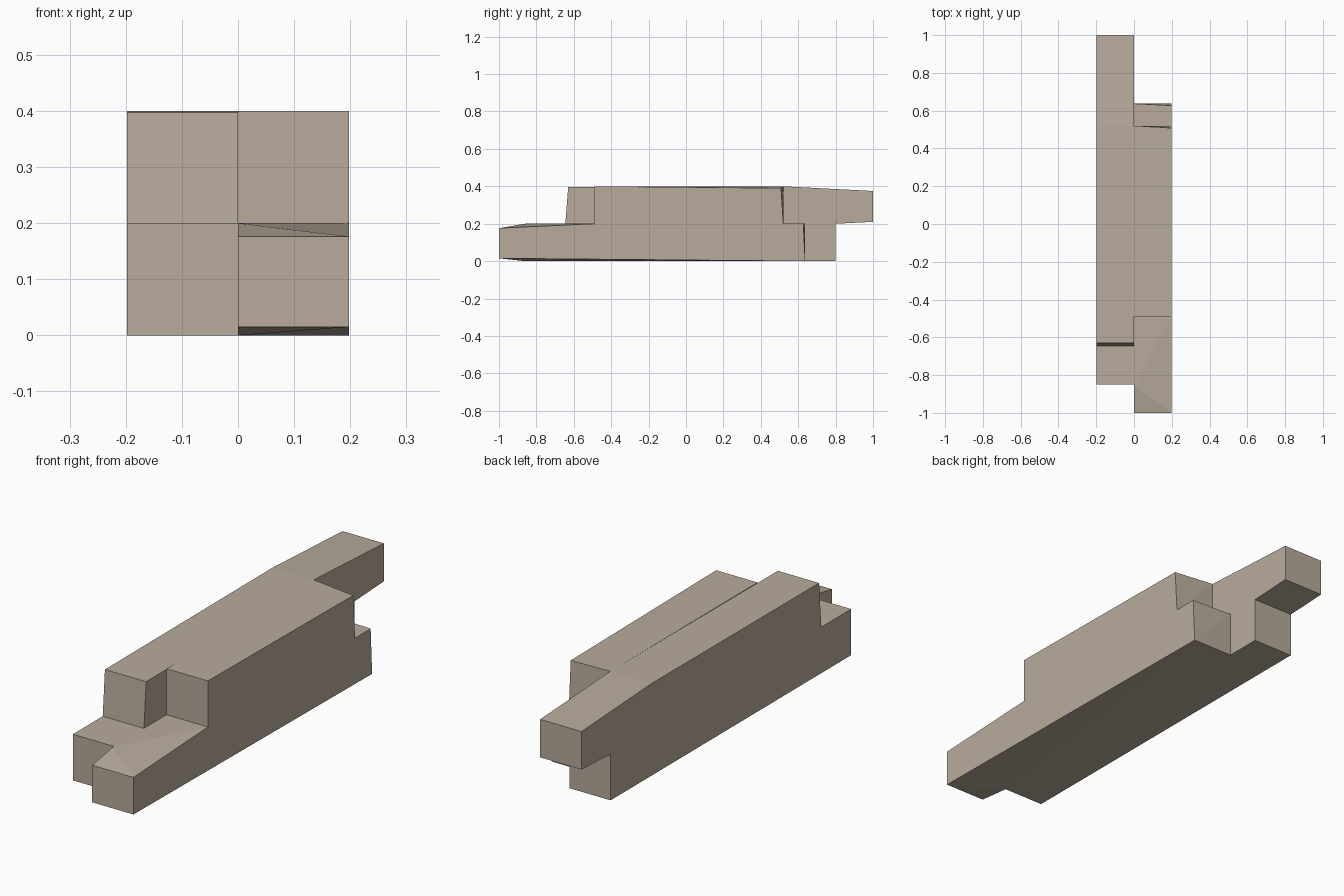
import bpy, bmesh

if "Cube" in bpy.data.objects:
    bpy.data.objects.remove(bpy.data.objects["Cube"])

W = 0.198   # beam width
H = 0.2     # beam height

wood = bpy.data.materials.new("weathered_wood")
wood.diffuse_color = (0.48, 0.41, 0.33, 1)
wood.use_nodes = True
wood.node_tree.nodes["Principled BSDF"].inputs["Base Color"].default_value = wood.diffuse_color


def beam(name, x0, x1, corners):
    """Convex beam; corners are (y, z) for both sides or (y, z, x) for one side."""
    bm = bmesh.new()
    for c in corners:
        for x in ([c[2]] if len(c) == 3 else [x0, x1]):
            bm.verts.new((x, c[0], c[1]))
    bmesh.ops.convex_hull(bm, input=bm.verts)
    bmesh.ops.dissolve_limit(bm, angle_limit=0.001, verts=bm.verts, edges=bm.edges)
    bmesh.ops.recalc_face_normals(bm, faces=bm.faces)
    mesh = bpy.data.meshes.new(name)
    bm.to_mesh(mesh)
    bm.free()
    mesh.materials.append(wood)
    bpy.context.collection.objects.link(bpy.data.objects.new(name, mesh))


# Lower left beam: plain box
beam("lower_left_beam", -W, 0, [(-0.85, 0), (-0.85, H), (0.8, 0), (0.8, H)])

# Upper left beam: overhangs and tapers at the back, slanted front end
beam("upper_left_beam", -W, 0, [
    (-0.645, H), (-0.63, 0.397), (0.52, 0.4), (1, 0.375), (1, 0.21), (0.8, H)])

# Lower right beam: juts out and tapers at the front, worn outer back corner
beam("lower_right_beam", 0, W, [
    (-1, 0.015), (-1, 0.176),
    (-0.86, 0, 0), (-0.86, H, 0),
    (-0.49, H, W),
    (0.637, 0), (0.637, H, 0), (0.627, H, W)])

# Upper right beam: shortest, worn outer back corner
beam("upper_right_beam", 0, W, [
    (-0.49, H), (-0.49, 0.4),
    (0.52, H), (0.52, 0.4, 0), (0.508, 0.39, W)])
